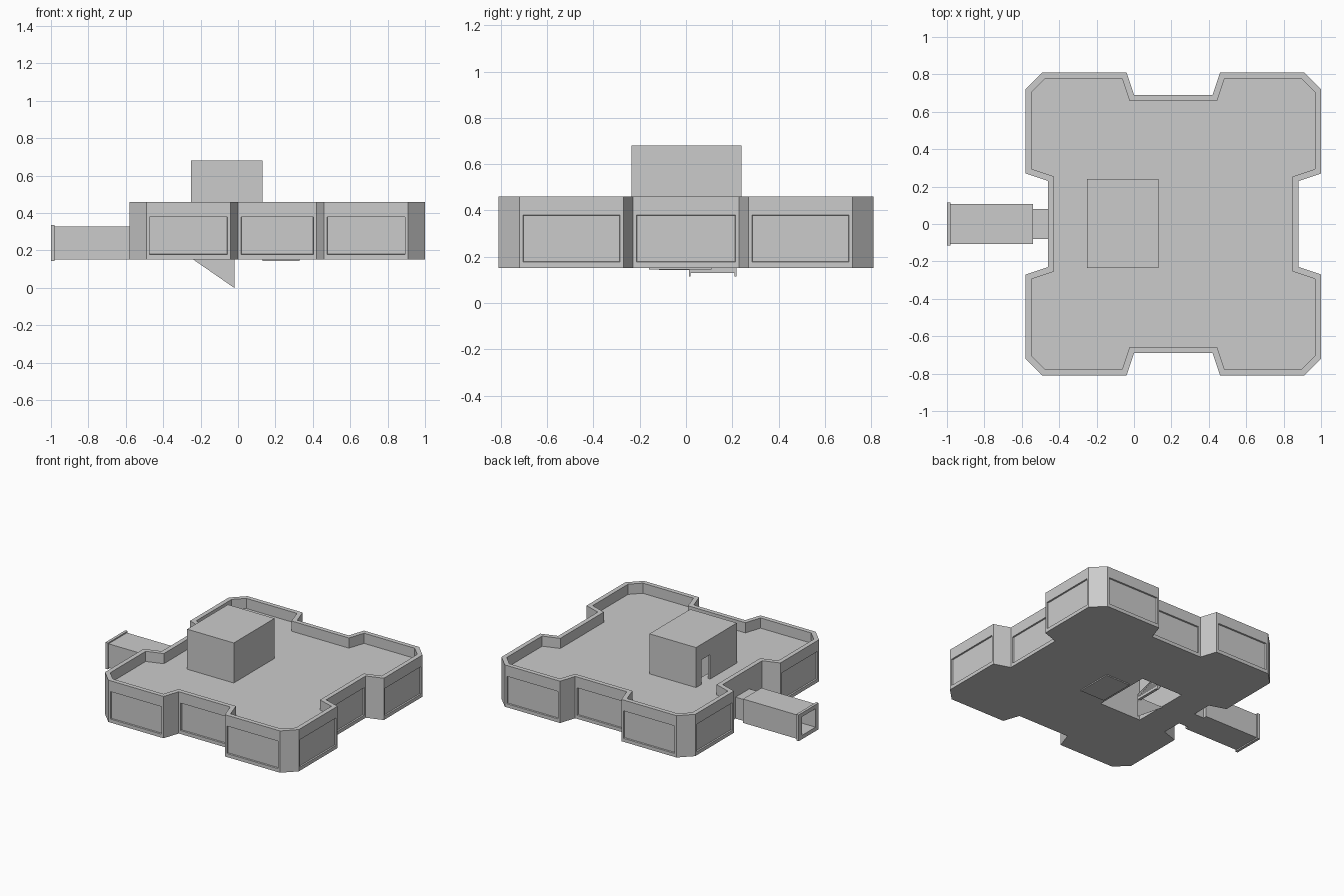
import bpy, bmesh

if "Cube" in bpy.data.objects:
    bpy.data.objects.remove(bpy.data.objects["Cube"])

def new_object(name, bm):
    bmesh.ops.recalc_face_normals(bm, faces=bm.faces)
    me = bpy.data.meshes.new(name)
    bm.to_mesh(me)
    bm.free()
    ob = bpy.data.objects.new(name, me)
    bpy.context.collection.objects.link(ob)
    return ob

def box(name, x, y, z):
    bm = bmesh.new()
    bmesh.ops.create_cube(bm, size=1)
    for v in bm.verts:
        v.co = [lo + (c + 0.5) * (hi - lo) for c, (lo, hi) in zip(v.co, (x, y, z))]
    return new_object(name, bm)

def prism(name, pts, y0, y1):
    """Extrude an x-z profile along y."""
    bm = bmesh.new()
    f = bm.faces.new([bm.verts.new((x, y0, z)) for x, z in pts])
    r = bmesh.ops.extrude_face_region(bm, geom=[f])
    for v in r['geom']:
        if isinstance(v, bmesh.types.BMVert):
            v.co.y = y1
    return new_object(name, bm)

def cut(ob, x, y, z):
    cutter = box("cutter", x, y, z)
    cutter.hide_render = True
    m = ob.modifiers.new("cut", 'BOOLEAN')
    m.operation = 'DIFFERENCE'
    m.solver = 'EXACT'
    m.object = cutter
    bpy.context.view_layer.objects.active = ob
    bpy.ops.object.modifier_apply(modifier=m.name)
    bpy.data.objects.remove(cutter)

# main building: mirrored quarter outline, extruded
CX, BOT, TOP, ROOF = 0.21, 0.152, 0.46, 0.385
q = [(0.67, 0.23), (0.79, 0.27), (0.79, 0.72), (0.70, 0.81), (0.25, 0.81), (0.21, 0.69)]
half = q + [(-x, y) for x, y in reversed(q)]
outline = half + [(x, -y) for x, y in reversed(half)]
bm = bmesh.new()
base = bm.faces.new([bm.verts.new((x + CX, y, BOT)) for x, y in outline])
r = bmesh.ops.extrude_face_region(bm, geom=[base])
for v in r['geom']:
    if isinstance(v, bmesh.types.BMVert):
        v.co.z = TOP
bmesh.ops.recalc_face_normals(bm, faces=bm.faces)
top = [f for f in bm.faces if f.normal.z > 0.9]
walls = [f for f in bm.faces if abs(f.normal.z) < 0.1 and f.calc_area() > 0.4 * (TOP - BOT)
         and not (f.normal.x < -0.9 and abs(f.calc_center_median().y) < 0.1)]

# parapet around a sunken roof
bmesh.ops.inset_region(bm, faces=top, thickness=0.033, use_even_offset=True)
r = bmesh.ops.extrude_face_region(bm, geom=top)
for v in r['geom']:
    if isinstance(v, bmesh.types.BMVert):
        v.co.z = ROOF
bmesh.ops.delete(bm, geom=top, context='FACES')

# recessed wall panels
bmesh.ops.inset_individual(bm, faces=walls, thickness=0.016, use_even_offset=True)
for f in walls:
    for v in f.verts:
        v.co.z = 0.38 if v.co.z > 0.3 else 0.178
bmesh.ops.inset_individual(bm, faces=walls, thickness=0.002, depth=-0.01, use_even_offset=True)
building = new_object("building", bm)

# stairwell shaft and roof house with a doorway
house = box("roof_house", (-0.25, 0.13), (-0.235, 0.24), (ROOF - 0.01, 0.68))
cut(building, (-0.23, 0.11), (-0.215, 0.22), (0.0, 0.6))
cut(house, (-0.23, 0.11), (-0.215, 0.22), (0.0, 0.66))
cut(house, (-0.3, -0.2), (0.075, 0.175), (ROOF, 0.565))

# stair flight rising to the doorway
N = 12
X0, Z0, X1, Z1 = -0.02, 0.13, -0.20, ROOF
profile = []
for i in range(N):
    x, z = X0 + (X1 - X0) * i / N, Z0 + (Z1 - Z0) * i / N
    profile += [(x, z), (x, z + (Z1 - Z0) / N)]
profile += [(-0.23, Z1), (-0.23, Z1 - 0.02), (X1, Z1 - 0.03), (X0 - 0.02, Z0)]
prism("stairs", profile, 0.02, 0.21)
for y in (0.012, 0.21):
    prism("stair_stringer", [(X0, 0.115), (X0, 0.17), (-0.20, 0.40), (-0.23, 0.40), (-0.23, 0.36)], y, y + 0.008)
prism("stair_side_panel", [(-0.24, BOT), (X0, BOT), (X0, 0.0)], 0.012, 0.014)

# ceiling hatch below the building
box("hatch_panel", (0.13, 0.33), (-0.16, 0.11), (0.144, BOT + 0.005))

# entrance tunnel with end frame and connector
tunnel = box("tunnel", (-0.985, -0.54), (-0.107, 0.107), (BOT, 0.328))
frame = box("tunnel_frame", (-1.0, -0.98), (-0.116, 0.116), (0.143, 0.337))
for ob in (tunnel, frame):
    cut(ob, (-1.1, -0.55), (-0.08, 0.08), (0.172, 0.308))
box("tunnel_connector", (-0.545, -0.45), (-0.08, 0.08), (BOT, 0.31))
